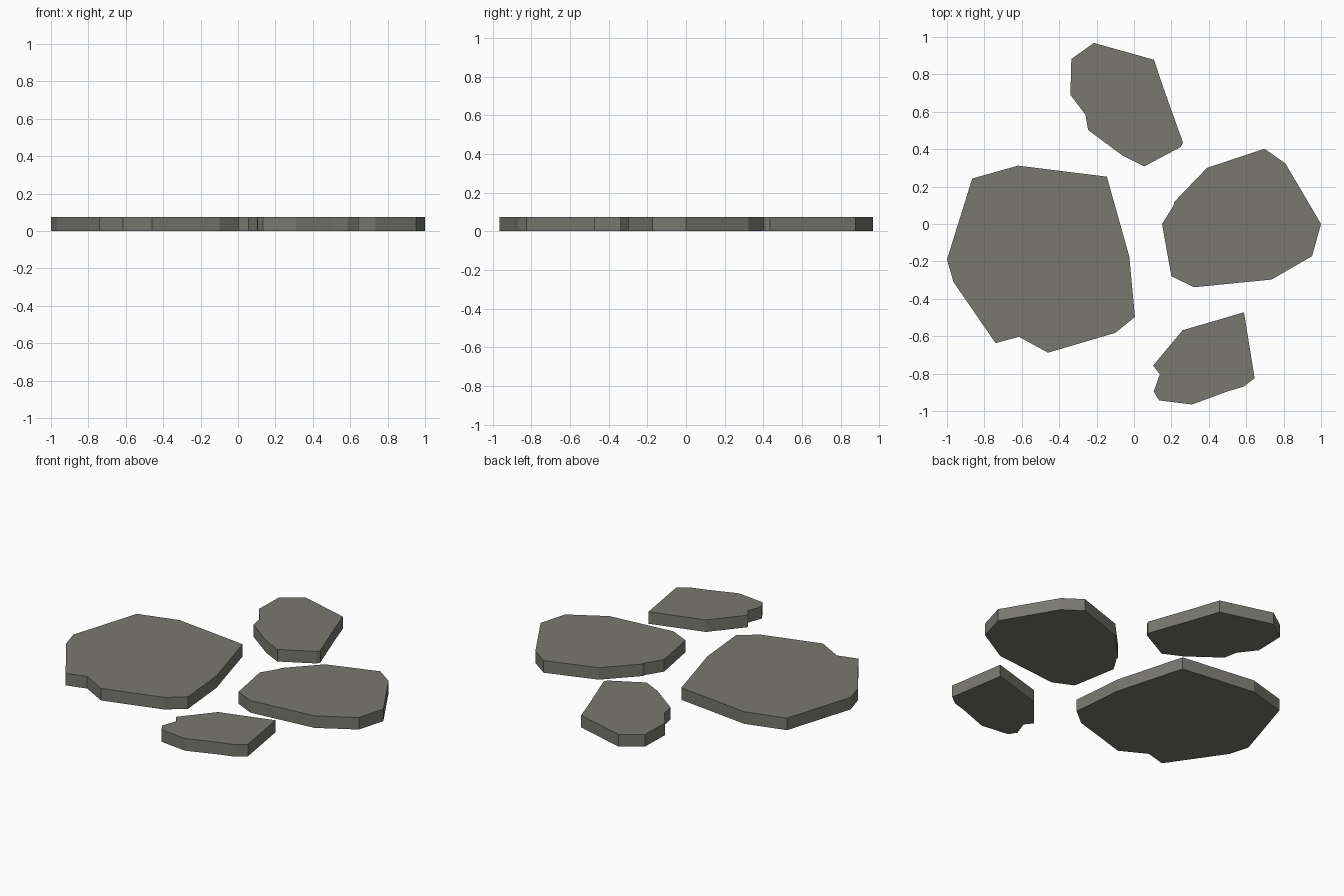
import bpy, bmesh

HEIGHT = 0.075

# Warm grey stone colour
stone = bpy.data.materials.new("stone")
stone.diffuse_color = (0.19, 0.19, 0.163, 1)


def slab(name, outline):
    """Extrude a flat outline into a thin stepping stone."""
    bm = bmesh.new()
    face = bm.faces.new([bm.verts.new((x, y, 0)) for x, y in outline])
    top = bmesh.ops.extrude_face_region(bm, geom=[face], use_keep_orig=True)
    verts = [g for g in top["geom"] if isinstance(g, bmesh.types.BMVert)]
    bmesh.ops.translate(bm, verts=verts, vec=(0, 0, HEIGHT))
    bmesh.ops.recalc_face_normals(bm, faces=bm.faces)
    mesh = bpy.data.meshes.new(name)
    bm.to_mesh(mesh)
    bm.free()
    mesh.materials.append(stone)
    bpy.context.collection.objects.link(bpy.data.objects.new(name, mesh))


# Large stone on the left
slab("large_stone", [
    (-0.865, 0.243), (-0.62, 0.312), (-0.145, 0.253), (-0.025, -0.175),
    (0.005, -0.497), (-0.10, -0.582), (-0.46, -0.688), (-0.615, -0.603),
    (-0.74, -0.637), (-0.965, -0.31), (-1.0, -0.19)])

# Medium stone on the right
slab("medium_stone", [
    (0.39, 0.30), (0.698, 0.402), (0.81, 0.323), (1.0, 0.0),
    (0.952, -0.172), (0.735, -0.297), (0.322, -0.338), (0.2, -0.28),
    (0.15, 0.0), (0.212, 0.10), (0.215, 0.118)])

# Small stone at the back
slab("back_stone", [
    (-0.335, 0.882), (-0.215, 0.968), (0.107, 0.878), (0.16, 0.72),
    (0.262, 0.435), (0.25, 0.412), (0.055, 0.308), (-0.06, 0.365),
    (-0.245, 0.502), (-0.26, 0.585), (-0.34, 0.69)])

# Small stone at the front
slab("front_stone", [
    (0.26, -0.568), (0.588, -0.472), (0.645, -0.825), (0.585, -0.87),
    (0.5, -0.895), (0.31, -0.965), (0.135, -0.943), (0.105, -0.897),
    (0.138, -0.803), (0.102, -0.757)])
